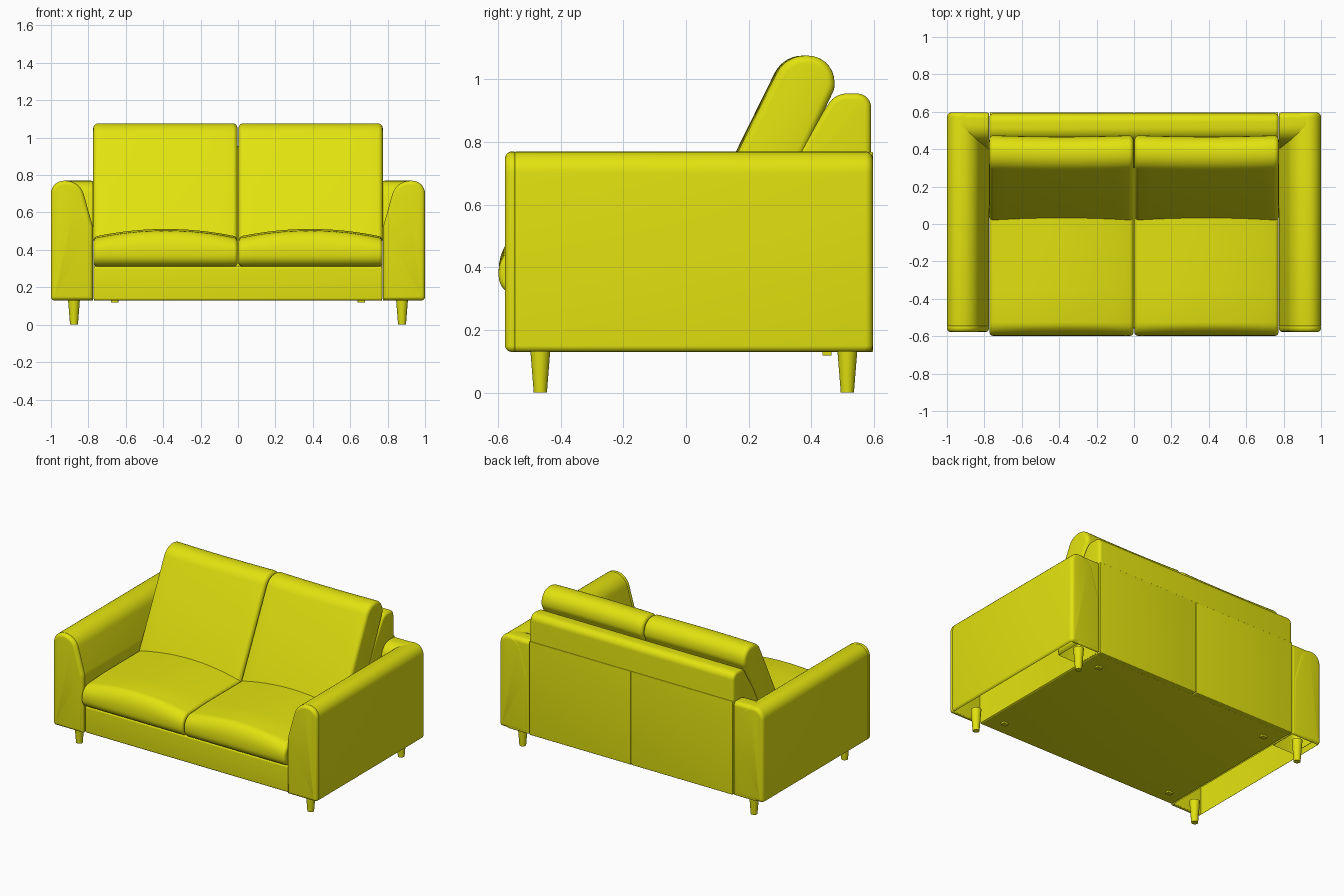
import bpy, bmesh, math
from mathutils import Vector

if "Cube" in bpy.data.objects:
    bpy.data.objects.remove(bpy.data.objects["Cube"])

yellow = bpy.data.materials.new("yellow fabric")
yellow.diffuse_color = (0.76, 0.76, 0.005, 1)
yellow.use_nodes = True
yellow.node_tree.nodes["Principled BSDF"].inputs["Base Color"].default_value = yellow.diffuse_color


def finish(name, bm):
    me = bpy.data.meshes.new(name)
    bm.to_mesh(me)
    bm.free()
    me.materials.append(yellow)
    ob = bpy.data.objects.new(name, me)
    bpy.context.collection.objects.link(ob)
    bpy.ops.object.select_all(action='DESELECT')
    ob.select_set(True)
    bpy.context.view_layer.objects.active = ob
    bpy.ops.object.shade_smooth_by_angle(angle=math.radians(35))
    return ob


def rounded(poly, n=7):
    """Polygon of (u, v, radius) with its corners turned into arcs."""
    out = []
    for i, (u, v, r) in enumerate(poly):
        p = Vector((u, v))
        if r == 0:
            out.append(p)
            continue
        a = (Vector(poly[i - 1][:2]) - p).normalized()
        b = (Vector(poly[(i + 1) % len(poly)][:2]) - p).normalized()
        half = a.angle(b) / 2
        c = p + (a + b).normalized() * r / math.sin(half)
        t = r / math.tan(half)
        s, e = p + a * t - c, p + b * t - c
        sweep = s.angle(e)
        for k in range(n + 1):
            f = k / n
            out.append(c + (s * math.sin((1 - f) * sweep) + e * math.sin(f * sweep)) / math.sin(sweep))
    return out


def inset(pts, d):
    area = sum(pts[i - 1].x * p.y - p.x * pts[i - 1].y for i, p in enumerate(pts))
    sgn = 1 if area > 0 else -1
    res = []
    for i, p in enumerate(pts):
        a = (p - pts[i - 1]).normalized()
        b = (pts[(i + 1) % len(pts)] - p).normalized()
        na, nb = Vector((-a.y, a.x)) * sgn, Vector((-b.y, b.x)) * sgn
        m = (na + nb).normalized()
        res.append(p + m * d / max(0.3, m.dot(na)))
    return res


def loft(name, poly, axis, a, b, ra, rb, side=1, mid=1, warp=None, open_bottom=False):
    """Extrude a profile along x or y with rounded ends."""
    pts = rounded(poly)
    q = [k / 5 * math.pi / 2 for k in range(6)]
    st = [(a + ra * (1 - math.sin(t)), ra * (1 - math.cos(t))) for t in reversed(q)]
    st = [(a + ra * (1 - math.cos(t)), ra * (1 - math.sin(t))) for t in q]
    st += [(a + ra + (b - rb - a - ra) * k / mid, 0) for k in range(1, mid)]
    st += [(b - rb * (1 - math.cos(t)), rb * (1 - math.sin(t))) for t in reversed(q)]
    bm = bmesh.new()
    rings = []
    for t, d in st:
        ring = []
        for p in inset(pts, d):
            u, v = warp(t, p.x, p.y) if warp else p
            ring.append(bm.verts.new((t * side, u, v) if axis == 'x' else (u * side, t, v)))
        rings.append(ring)
    n = len(pts)
    for r0, r1 in zip(rings, rings[1:]):
        for i in range(n):
            bm.faces.new((r0[i], r0[(i + 1) % n], r1[(i + 1) % n], r1[i]))
    bm.faces.new(rings[0])
    bm.faces.new(rings[-1])
    bmesh.ops.recalc_face_normals(bm, faces=bm.faces)
    if open_bottom:
        bm.normal_update()
        low = [f for f in bm.faces if f.normal.z < -0.9]
        bmesh.ops.delete(bm, geom=low, context='FACES')
    return finish(name, bm)


def box(name, x0, x1, y0, y1, z0, z1, r, side=1):
    prof = [(y0, z0, r), (y0, z1, r), (y1, z1, r), (y1, z0, r)]
    return loft(name, prof, 'x', x0, x1, r, r, side)


# soft crowns of the cushions
def seat_warp(x, y, z):
    w = min(1, max(0, (z - 0.38) / 0.08))
    return y, z + 0.042 * w * (1 - ((x - 0.386) / 0.386) ** 2)


def back_warp(x, y, z):
    return y - 0.008 * (1 - ((x - 0.386) / 0.386) ** 2), z


# base with front apron, and backrest
box("base_apron", -0.772, 0.772, -0.558, 0.56, 0.13, 0.312, 0.012)
back = [(0.30, 0.14, 0), (0.30, 0.65, 0), (0.36, 0.77, 0), (0.475, 0.955, 0.07),
        (0.591, 0.955, 0.045), (0.591, 0.14, 0)]
loft("backrest", back, 'x', -0.773, 0.773, 0.02, 0.02)

arm = [(0.775, 0.13, 0), (0.775, 0.52, 0.12), (0.845, 0.77, 0.10), (1, 0.77, 0.07), (1, 0.13, 0.02)]
corner = [(0.40, 0.13, 0), (0.40, 0.52, 0.12), (0.455, 0.77, 0.09), (0.595, 0.77, 0.03), (0.595, 0.13, 0.01)]
seat = [(-0.598, 0.312, 0.06), (-0.598, 0.458, 0.075), (-0.35, 0.47, 0), (0.3, 0.47, 0), (0.3, 0.312, 0)]
cushion = [(0.0, 0.43, 0.02), (0.318, 1.076, 0.10), (0.475, 1.076, 0.085), (0.475, 0.97, 0.06), (0.22, 0.43, 0.02)]

for side, tag in ((1, "right"), (-1, "left")):
    # armrest: hollow body, front panel and the corner wrapping round the back
    loft(tag + "_arm", arm, 'y', -0.547, 0.597, 0.006, 0.025, side, open_bottom=True)
    loft(tag + "_arm_front", arm, 'y', -0.578, -0.545, 0.022, 0.006, side)
    loft(tag + "_arm_corner", corner, 'x', 0.776, 0.96, 0.008, 0.03, side, open_bottom=True)
    # cushions
    loft(tag + "_seat_cushion", seat, 'x', 0.003, 0.772, 0.018, 0.018, side, 12, seat_warp)
    loft(tag + "_back_cushion", cushion, 'x', 0.003, 0.774, 0.025, 0.025, side, 12, back_warp)
    # rear upholstery panel below the seam
    box(tag + "_rear_panel", 0.002, 0.771, 0.55, 0.597, 0.13, 0.769, 0.005, side)
    for y, end in ((-0.465, "front"), (0.515, "back")):
        # tapered leg
        bm = bmesh.new()
        bmesh.ops.create_cone(bm, cap_ends=True, segments=24, radius1=0.021, radius2=0.033, depth=0.15)
        bmesh.ops.translate(bm, verts=bm.verts, vec=(0.877 * side, y, 0.075))
        finish(f"{tag}_{end}_leg", bm)
        # small bracket under the base
        yb = math.copysign(0.45, y)
        box(f"{tag}_{end}_bracket", 0.64, 0.68, yb - 0.015, yb + 0.015, 0.118, 0.14, 0.002, side)
